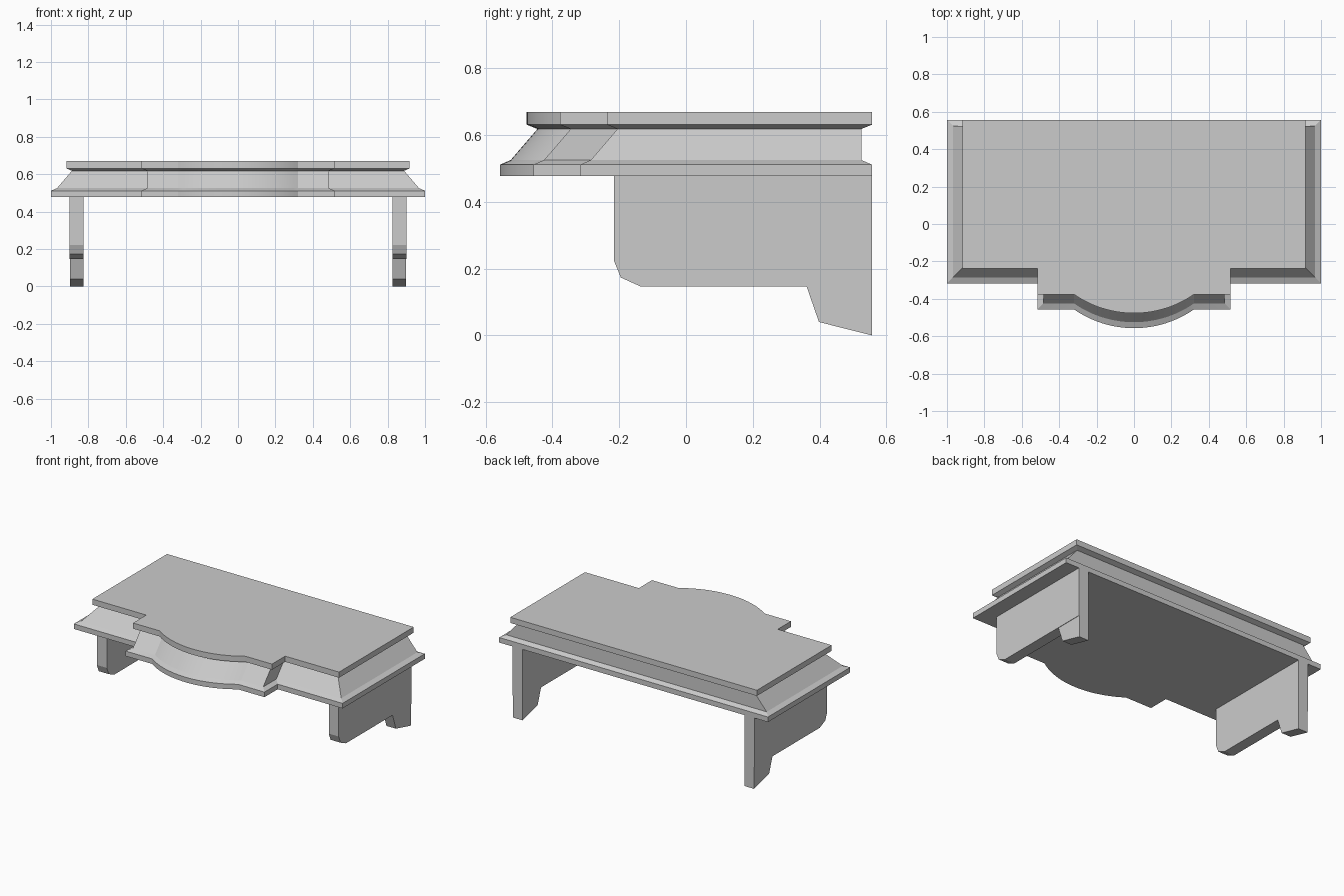
import bpy, bmesh, math

if "Cube" in bpy.data.objects:
    bpy.data.objects.remove(bpy.data.objects["Cube"])


def make_object(name, bm, smooth=False):
    bmesh.ops.recalc_face_normals(bm, faces=bm.faces)
    mesh = bpy.data.meshes.new(name)
    bm.to_mesh(mesh)
    bm.free()
    obj = bpy.data.objects.new(name, mesh)
    bpy.context.collection.objects.link(obj)
    if smooth:
        bpy.ops.object.select_all(action='DESELECT')
        obj.select_set(True)
        bpy.context.view_layer.objects.active = obj
        bpy.ops.object.shade_smooth_by_angle(angle=math.radians(20))
    return obj


# Plan outline: straight wings, stepped centre block and a bowed front
def outline(side, block, wing_y, back):
    chord, bow = 0.32, 0.10
    block_y = wing_y - 0.14
    radius = (chord ** 2 + bow ** 2) / (2 * bow)
    half = math.asin(chord / radius)
    steps = 24
    pts = [(-side, back), (-side, wing_y), (-block, wing_y), (-block, block_y)]
    for i in range(steps + 1):
        a = -half + 2 * half * i / steps
        pts.append((radius * math.sin(a),
                    block_y + radius * (math.cos(half) - math.cos(a))))
    return pts + [(block, block_y), (block, wing_y), (side, wing_y), (side, back)]


# Shelf: lower board, sloping moulding and upper board lofted level by level
levels = [
    (0.477, 1.0, 0.517, -0.317, 0.557),
    (0.511, 1.0, 0.517, -0.317, 0.557),
    (0.525, 0.968, 0.485, -0.285, 0.525),
    (0.618, 0.888, 0.485, -0.205, 0.525),
    (0.631, 0.918, 0.517, -0.237, 0.557),
    (0.669, 0.918, 0.517, -0.237, 0.557),
]
bm = bmesh.new()
rings = [[bm.verts.new((x, y, z)) for x, y in outline(*dims)] for z, *dims in levels]
for low, high in zip(rings, rings[1:]):
    n = len(low)
    for i in range(n):
        j = (i + 1) % n
        bm.faces.new((low[i], low[j], high[j], high[i]))
bm.faces.new(rings[0])
bm.faces.new(rings[-1])
make_object("shelf", bm, smooth=True)


# Side-view profile extruded across x
def slab(name, profile, x0, x1):
    bm = bmesh.new()
    face = bm.faces.new([bm.verts.new((x0, y, z)) for y, z in profile])
    geom = bmesh.ops.extrude_face_region(bm, geom=[face])["geom"]
    verts = [g for g in geom if isinstance(g, bmesh.types.BMVert)]
    bmesh.ops.translate(bm, verts=verts, vec=(x1 - x0, 0, 0))
    return make_object(name, bm)


# Support panels and rear feet, on both sides
panel = [(-0.215, 0.477), (-0.215, 0.222), (-0.195, 0.173), (-0.137, 0.147),
         (0.557, 0.147), (0.557, 0.477)]
foot = [(0.361, 0.147), (0.398, 0.04), (0.557, 0.0), (0.557, 0.147)]
for label, s in (("left", -1), ("right", 1)):
    slab(label + "_support_panel", panel, s * 0.826, s * 0.9)
    slab(label + "_rear_foot", foot, s * 0.826, s * 0.897)
